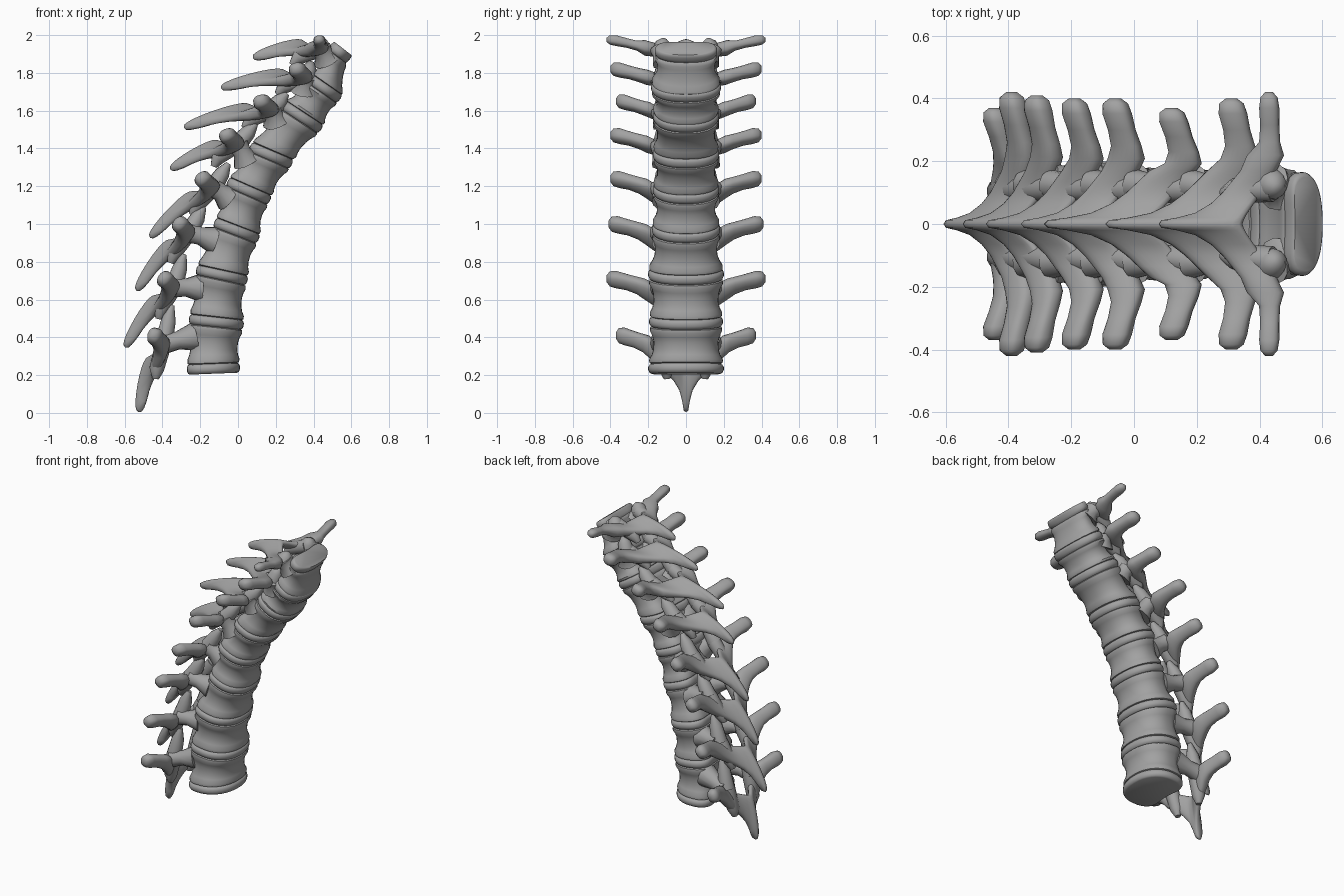
import bpy, bmesh, math
from mathutils import Vector

if "Cube" in bpy.data.objects:
    bpy.data.objects.remove(bpy.data.objects["Cube"], do_unlink=True)

bone = bpy.data.materials.new("bone_grey")
bone.use_nodes = True
GREY = (0.36, 0.36, 0.36, 1)
bone.diffuse_color = GREY
bone.node_tree.nodes["Principled BSDF"].inputs["Base Color"].default_value = GREY


def loft(name, rings, sharp=40):
    """Skin closed rings of equal size, cap both ends and shade smooth."""
    bm = bmesh.new()
    rows = [[bm.verts.new(p) for p in ring] for ring in rings]
    for low, high in zip(rows, rows[1:]):
        for i in range(len(low)):
            j = (i + 1) % len(low)
            bm.faces.new((low[i], low[j], high[j], high[i]))
    bm.faces.new(rows[0][::-1])
    bm.faces.new(rows[-1])
    bmesh.ops.recalc_face_normals(bm, faces=bm.faces)
    mesh = bpy.data.meshes.new(name)
    bm.to_mesh(mesh)
    bm.free()
    mesh.materials.append(bone)
    ob = bpy.data.objects.new(name, mesh)
    bpy.context.collection.objects.link(ob)
    bpy.ops.object.select_all(action="DESELECT")
    ob.select_set(True)
    bpy.context.view_layer.objects.active = ob
    bpy.ops.object.shade_smooth_by_angle(angle=math.radians(sharp))


def smooth(a, b, t):
    t = min(1, max(0, (t - a) / (b - a)))
    return t * t * (3 - 2 * t)


def power(value, exponent):
    return math.copysign(abs(value) ** exponent, value)


def plate_ring(centre, forward, half_depth, half_width, scale, n=36):
    """Kidney outline: round at the front, hollowed towards the canal."""
    ring = []
    for k in range(n):
        c, s = math.cos(math.tau * k / n), math.sin(math.tau * k / n)
        u = c if c > 0 else power(c, 0.7) * (1 - 0.25 * c ** 6)
        ring.append(centre + forward * u * half_depth * scale
                    + Vector((0, power(s, 0.85) * half_width * scale, 0)))
    return ring


def tube(name, path, radii, side, n=12):
    """Tapered bony process along a path of points with y mirrored by side."""
    pts = [Vector((p.x, y * side, p.z)) for p, y in path]
    rings = []
    for i, p in enumerate(pts):
        t = (pts[min(i + 1, len(pts) - 1)] - pts[max(i - 1, 0)]).normalized()
        a = t.cross(Vector((0.3, 1, 0.2))).normalized()
        b = t.cross(a)
        rings.append([p + (a * math.cos(math.tau * k / n) + b * math.sin(math.tau * k / n)) * radii[i]
                      for k in range(n)])
    loft(name, rings, 60)


# Joint planes, bottom to top: back x, back z, front x, front z, half width
joints = [(-.30, .228, .01, .24, .2), (-.29, .50, .03, .465, .195),
          (-.25, .765, .05, .70, .2), (-.15, 1.02, .11, .92, .18),
          (-.08, 1.235, .17, 1.125, .175), (.04, 1.42, .285, 1.315, .175),
          (.22, 1.645, .44, 1.5, .175), (.36, 1.785, .54, 1.66, .185),
          (.48, 1.955, .59, 1.87, .165)]
frames = []
for bx, bz, fx, fz, w in joints:
    back, front = Vector((bx, 0, bz)), Vector((fx, 0, fz))
    fwd = (front - back).normalized()
    frames.append(((back + front) / 2, fwd, Vector((-fwd.z, 0, fwd.x)), (front - back).length / 2, w))

# Discs, with a bulging rim
for i, (c, fwd, up, depth, w) in enumerate(frames):
    rings = [plate_ring(c + up * h, fwd, depth, w, s)
             for h, s in ((-.027, .9), (-.022, .96), (-.008, 1), (.01, 1), (.022, .96), (.026, .9))]
    loft(f"disc_{i + 1}", rings)

# Vertebral bodies, waisted between flared end plates
for i, (lo, hi) in enumerate(zip(frames, frames[1:])):
    rings = []
    start, end = lo[0] + lo[2] * .024, hi[0] - hi[2] * .024
    for t, s in ((0, .9), (.03, .97), (.12, .98), (.25, .91), (.4, .87),
                 (.6, .87), (.75, .91), (.88, .98), (.97, .97), (1, .9)):
        rings.append(plate_ring(start.lerp(end, t), lo[1].lerp(hi[1], t).normalized(),
                                lo[3] + (hi[3] - lo[3]) * t, lo[4] + (hi[4] - lo[4]) * t, s))
    loft(f"vertebral_body_{i + 1}", rings)

# Arches: transverse tip x, z, reach; spinous tip x, z; upper facet tip x, z; sweep of transverse process
arches = [(-.445, .41, .37, -.515, .0, -.35, .57, .05), (-.39, .71, .42, -.59, .34, -.285, .84, .05),
          (-.31, 1.0, .41, -.53, .64, -.18, 1.09, .05), (-.19, 1.24, .4, -.46, .92, -.05, 1.32, .06),
          (-.06, 1.47, .4, -.355, 1.28, .095, 1.53, .06), (.12, 1.65, .37, -.285, 1.5, .26, 1.69, .06),
          (.31, 1.82, .4, -.09, 1.71, .39, 1.86, .05), (.43, 1.975, .42, .08, 1.87, .455, 1.98, .01)]
# Stations across half an arch: y, front edge and back edge as share of spinous length, half thickness
stations = [(0, .24, 1, .034), (.012, .23, .975, .032), (.02, .22, .84, .028), (.035, .2, .68, .026),
            (.065, .15, .54, .025), (.1, .09, .44, .027), (.135, .02, .36, .032), (.17, -.04, .28, .036)]
# Transverse process: share of reach, forward radius, backward radius, half thickness
process = [(.52, .04, .08, .04), (.62, .042, .055, .037), (.75, .042, .045, .036),
           (.88, .046, .046, .04), (.96, .039, .039, .035), (1, .018, .018, .016)]

for i, (tx, tz, reach, sx, sz, ux, uz, sweep) in enumerate(arches):
    tip, spine = Vector((tx, 0, tz)), Vector((sx, 0, sz))
    root = tip + Vector((sweep, 0, -.045))
    along = spine - root
    d = along.normalized()
    n = Vector((d.z, 0, -d.x))
    if n.x > 0:
        n = -n
    half = []
    for y, f, b, thick in stations:
        lift = n * .05 * (1 - smooth(0, .12, y))
        half.append((y, root + along * f + lift, root + along * b + lift * .2, thick))
    for share, fore, aft, thick in process:
        y = share * reach
        c = root.lerp(tip, smooth(.16, reach, y))
        slim = .7 if i == 7 and share > .6 else 1
        half.append((y, c - d * fore * slim, c + d * aft * slim, thick * slim))
    rings = []
    for y, f, b, thick in [(-h[0],) + h[1:] for h in half[:0:-1]] + half:
        mid, axis = (f + b) / 2, (b - f) / 2
        perp = Vector((axis.z, 0, -axis.x)).normalized()
        rings.append([mid + axis * math.cos(a) + perp * thick * power(math.sin(a), .7) + Vector((0, y, 0))
                      for a in (math.tau * k / 20 for k in range(20))])
    loft(f"neural_arch_{i + 1}", rings, 60)

    # Pedicles and facets on both sides
    c, fwd, up, depth, w = frames[i + 1]
    anchor = c.lerp(frames[i][0], .36) - fwd * depth * .6
    facet = Vector((ux, 0, uz))
    lower = root + d * .1 - up * .04
    for side, label in ((1, "left"), (-1, "right")):
        tube(f"pedicle_{label}_{i + 1}",
             [(anchor, .11), (anchor.lerp(root, .55), .13), (root, .14)], (.075, .048, .055), side)
        tube(f"upper_facet_{label}_{i + 1}",
             [(root, .125), (root.lerp(facet, .6), .12), (facet, .115)], (.05, .04, .014), side)
        tube(f"lower_facet_{label}_{i + 1}",
             [(root, .115), (lower, .105), (lower - up * .05, .1)], (.045, .04, .018), side)
